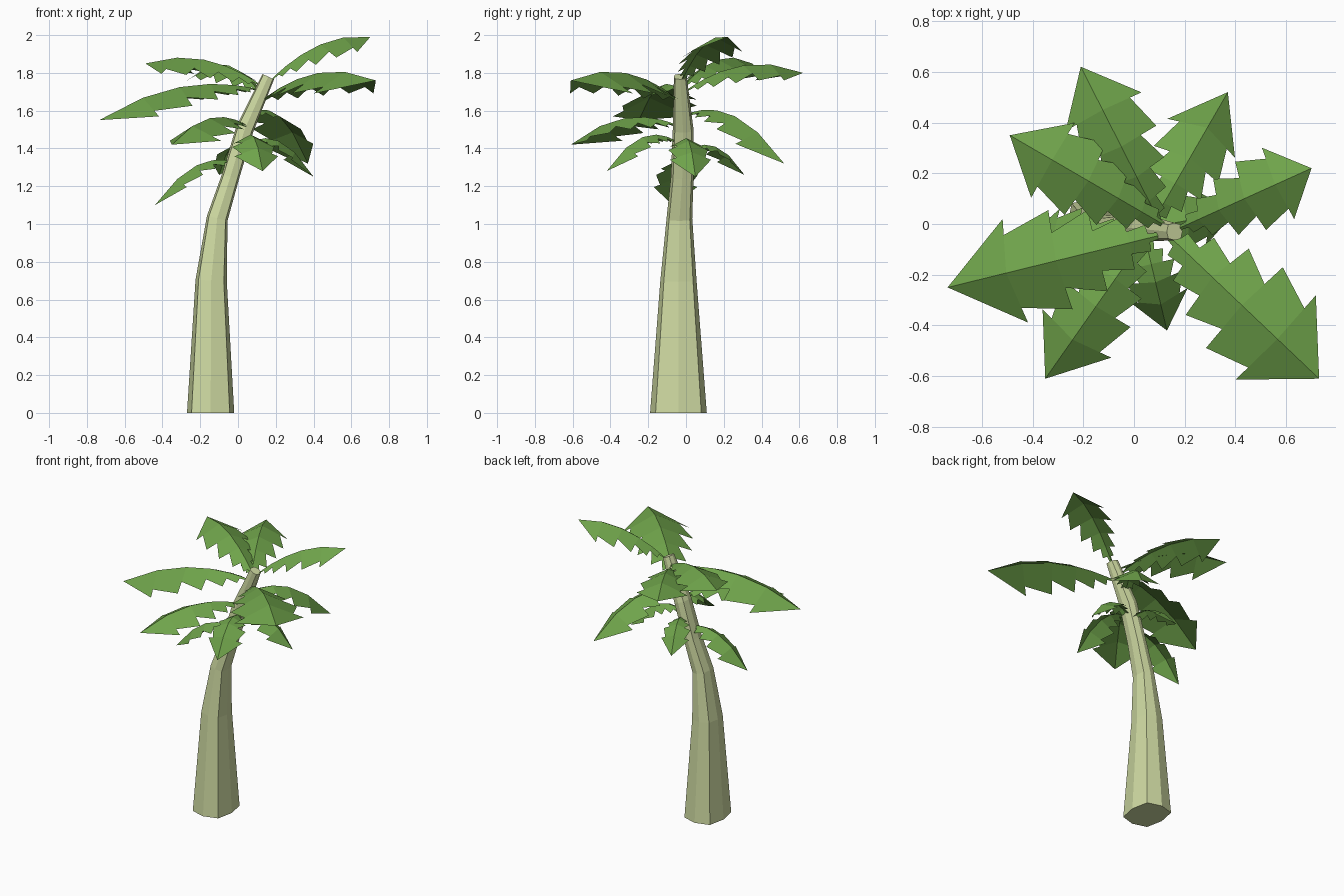
import bpy, bmesh, math
from mathutils import Vector

if "Cube" in bpy.data.objects:
    bpy.data.objects.remove(bpy.data.objects["Cube"])


def material(name, rgb):
    m = bpy.data.materials.new(name)
    m.diffuse_color = (*rgb, 1)
    m.use_nodes = True
    m.node_tree.nodes["Principled BSDF"].inputs["Base Color"].default_value = m.diffuse_color
    return m


bark = material("bark", (0.62, 0.70, 0.36))
green = material("leaf", (0.16, 0.37, 0.07))


def finish(name, bm, mat):
    me = bpy.data.meshes.new(name)
    bm.to_mesh(me)
    bm.free()
    me.materials.append(mat)
    ob = bpy.data.objects.new(name, me)
    bpy.context.collection.objects.link(ob)


# Trunk: squarish eight-sided rings along a leaning path
# (x, y, z, radius x, radius y, tilt in degrees)
rings = [(-0.145, -0.04, 0, 0.125, 0.15, 0),
         (-0.142, -0.04, 0.70, 0.083, 0.096, 4),
         (-0.11, -0.035, 1.03, 0.056, 0.068, 14),
         (-0.04, -0.02, 1.25, 0.047, 0.06, 17),
         (0.035, -0.015, 1.50, 0.047, 0.055, 20),
         (0.16, -0.03, 1.78, 0.034, 0.034, 25)]
bm = bmesh.new()
loops = []
for x, y, z, rx, ry, tilt in rings:
    c, s = math.cos(math.radians(tilt)), math.sin(math.radians(tilt))
    loop = []
    for k in range(8):
        a = math.tau * k / 8
        f = 1.14 if k % 2 else 1
        u = rx * f * math.cos(a)
        loop.append(bm.verts.new((x + u * c, y + ry * f * math.sin(a), z - u * s)))
    loops.append(loop)
for a, b in zip(loops, loops[1:]):
    for k in range(8):
        n = (k + 1) % 8
        bm.faces.new((a[k], a[n], b[n], b[k]))
bm.faces.new(loops[0][::-1])
bm.faces.new(loops[-1])
finish("trunk", bm, bark)

# Frond outline: (position along rib, barb half width, notch half width)
OUTLINE = [(0, 0.012, 0.012), (0.07, 0.06, 0.02), (0.16, 0.12, 0.05),
           (0.31, 0.185, 0.09), (0.50, 0.225, 0.125), (0.73, 0.235, 0.165)]


def frond(name, root, tip, mid_z, width):
    """Folded, arching leaf with saw-toothed edges."""
    root, tip = Vector(root), Vector(tip)
    ctrl = (root + tip) / 2
    ctrl.z = 2 * mid_z - ctrl.z
    flat = Vector((tip.x - root.x, tip.y - root.y, 0))
    length = (tip - root).length * width
    side = Vector((-flat.y, flat.x, 0)).normalized()
    bm = bmesh.new()

    def rib(t):
        return root * (1 - t) ** 2 + ctrl * 2 * t * (1 - t) + tip * t * t

    def edge(t, w, sign):
        tangent = (rib(t + 0.02) - rib(t - 0.02)).normalized()
        up = tangent.cross(side)
        if up.z < 0:
            up = -up
        return bm.verts.new(rib(t) + (side * sign - up * 0.5) * w * length)

    ribs = [bm.verts.new(rib(t)) for t, _, _ in OUTLINE]
    end = bm.verts.new(tip)
    for sign in (1, -1):
        for i, (t, barb, _) in enumerate(OUTLINE):
            outer = edge(t, barb, sign)
            if i + 1 < len(OUTLINE):
                t2, _, notch = OUTLINE[i + 1]
                f = [ribs[i], ribs[i + 1], edge(t2, notch, sign), outer]
            else:
                f = [ribs[i], end, outer]
            bm.faces.new(f[::-1] if sign > 0 else f)
    bmesh.ops.recalc_face_normals(bm, faces=bm.faces)
    if sum(f.normal.z for f in bm.faces) < 0:
        bmesh.ops.reverse_faces(bm, faces=bm.faces)
    finish(name, bm, green)


# Fronds: root, tip, height of the rib halfway, width factor
FRONDS = [
    ((0.17, -0.02, 1.76), (0.70, 0.22, 1.99), 1.95, 1.05),
    ((0.12, -0.03, 1.65), (0.73, -0.61, 1.76), 1.80, 1.15),
    ((0.12, -0.04, 1.71), (-0.735, -0.25, 1.55), 1.725, 1.0),
    ((0.13, -0.01, 1.73), (-0.49, 0.35, 1.85), 1.87, 1.0),
    ((0.11, -0.01, 1.70), (-0.21, 0.62, 1.80), 1.84, 1.0),
    ((0.07, 0.00, 1.58), (0.37, 0.52, 1.32), 1.57, 1.0),
    ((0.05, -0.04, 1.52), (-0.35, -0.61, 1.42), 1.56, 1.0),
    ((0.04, -0.04, 1.43), (0.13, -0.42, 1.28), 1.46, 1.2),
    ((0.00, -0.03, 1.32), (-0.44, -0.07, 1.10), 1.31, 1.0),
    ((0.03, 0.00, 1.38), (-0.10, 0.31, 1.26), 1.41, 1.1),
    ((0.03, -0.02, 1.41), (0.40, 0.05, 1.25), 1.44, 1.15),
]
for i, (root, tip, mid_z, width) in enumerate(FRONDS, 1):
    frond(f"frond_{i}", root, tip, mid_z, width)
